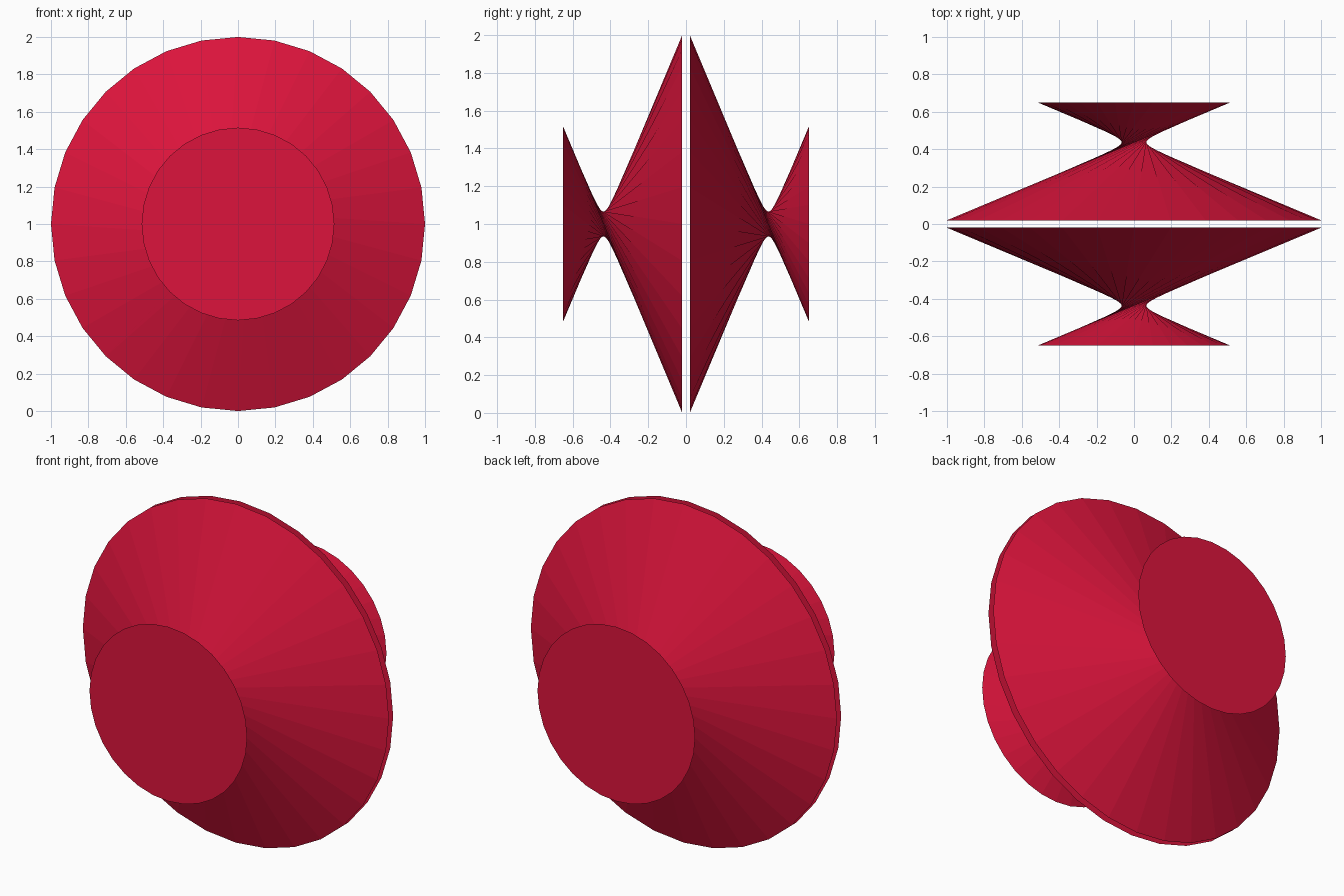
import bpy
import bmesh
from math import pi, sin, cos

SIDES = 32
WIDE_R, NARROW_R = 1.0, 0.515
INNER_Y, OUTER_Y = 0.02, 0.65

if "Cube" in bpy.data.objects:
    bpy.data.objects.remove(bpy.data.objects["Cube"], do_unlink=True)

red = bpy.data.materials.new("crimson red")
red.use_nodes = True
red.diffuse_color = (0.716, 0.007, 0.045, 1)
red.node_tree.nodes["Principled BSDF"].inputs["Base Color"].default_value = red.diffuse_color


def ring(bm, radius, y, start):
    """Circle of vertices around the y axis."""
    angles = [start + 2 * pi * i / SIDES for i in range(SIDES)]
    return [bm.verts.new((radius * sin(a), y, radius * cos(a))) for a in angles]


def twisted_spool(name, turn):
    """Two discs joined by straight sides that cross at a thin waist."""
    bm = bmesh.new()
    wide = ring(bm, WIDE_R, -INNER_Y, 0)
    narrow = ring(bm, NARROW_R, -OUTER_Y, pi)
    for i in range(SIDES):
        j = (i + 1) % SIDES
        bm.faces.new((wide[i], wide[j], narrow[j]))
        bm.faces.new((wide[i], narrow[j], narrow[i]))
    # End discs
    bm.faces.new(wide[::-1])
    bm.faces.new(narrow)
    bm.normal_update()
    mesh = bpy.data.meshes.new(name)
    bm.to_mesh(mesh)
    bm.free()
    mesh.materials.append(red)
    spool = bpy.data.objects.new(name, mesh)
    spool.location.z = WIDE_R
    spool.rotation_euler.z = turn
    bpy.context.collection.objects.link(spool)


# Front and back halves, wide discs facing each other
twisted_spool("front_spool", 0)
twisted_spool("back_spool", pi)
